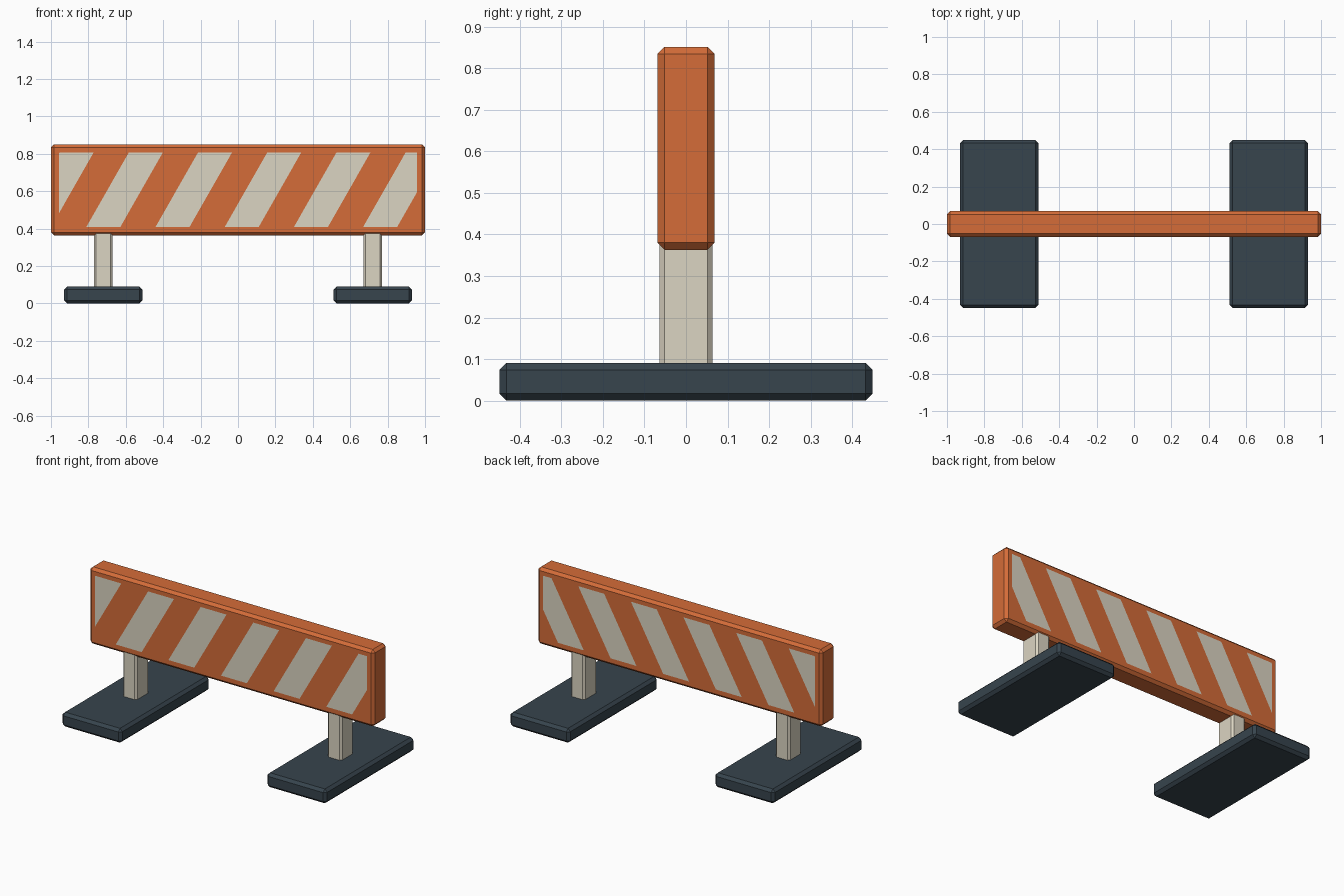
import bpy, bmesh
from mathutils import Vector

if "Cube" in bpy.data.objects:
    bpy.data.objects.remove(bpy.data.objects["Cube"])


def material(name, rgb):
    m = bpy.data.materials.new(name)
    m.diffuse_color = (*rgb, 1)
    m.use_nodes = True
    m.node_tree.nodes["Principled BSDF"].inputs["Base Color"].default_value = m.diffuse_color
    return m


ORANGE = material("orange", (0.66, 0.15, 0.04))
CREAM = material("cream", (0.71, 0.66, 0.54))
DARK = material("dark_rubber", (0.038, 0.058, 0.075))


def add_object(name, bm, mat):
    mesh = bpy.data.meshes.new(name)
    bm.to_mesh(mesh)
    bm.free()
    mesh.materials.append(mat)
    ob = bpy.data.objects.new(name, mesh)
    bpy.context.collection.objects.link(ob)
    return ob


def box(name, lo, hi, chamfer, mat):
    """Chamfered box spanning two corners."""
    lo, hi = Vector(lo), Vector(hi)
    bm = bmesh.new()
    bmesh.ops.create_cube(bm, size=1)
    bmesh.ops.scale(bm, vec=hi - lo, verts=bm.verts)
    bmesh.ops.translate(bm, vec=(lo + hi) / 2, verts=bm.verts)
    bmesh.ops.bevel(bm, geom=bm.edges[:], offset=chamfer, segments=1,
                    profile=0.5, affect='EDGES')
    return add_object(name, bm, mat)


def stripes(name, y, mat):
    """Slanted stripes on one face of the board, trimmed at both ends."""
    z0, z1, half, lean, pitch, end = 0.41, 0.808, 0.091, 0.1135, 0.37, 0.957
    bm = bmesh.new()
    for i in range(6):
        x = -0.976 + i * pitch
        pts = [(x - lean - half, z0), (x - lean + half, z0),
               (x + lean + half, z1), (x + lean - half, z1)]
        if y > 0:
            pts.reverse()
        bm.faces.new([bm.verts.new((px, y, pz)) for px, pz in pts])
    for s in (-1, 1):
        bmesh.ops.bisect_plane(bm, geom=bm.verts[:] + bm.edges[:] + bm.faces[:],
                               plane_co=(s * end, 0, 0), plane_no=(s, 0, 0),
                               clear_outer=True)
    return add_object(name, bm, mat)


# Striped board
box("board", (-1, -0.069, 0.363), (1, 0.069, 0.851), 0.017, ORANGE)
stripes("front_stripes", -0.07, CREAM)
stripes("back_stripes", 0.07, CREAM)

# Posts and feet
for side, s in (("left", -1), ("right", 1)):
    cx = s * 0.72
    box(side + "_post", (cx - 0.05, -0.064, 0.06), (cx + 0.05, 0.064, 0.42), 0.012, CREAM)
    box(side + "_foot", (cx - 0.21, -0.449, 0), (cx + 0.21, 0.449, 0.091), 0.017, DARK)
